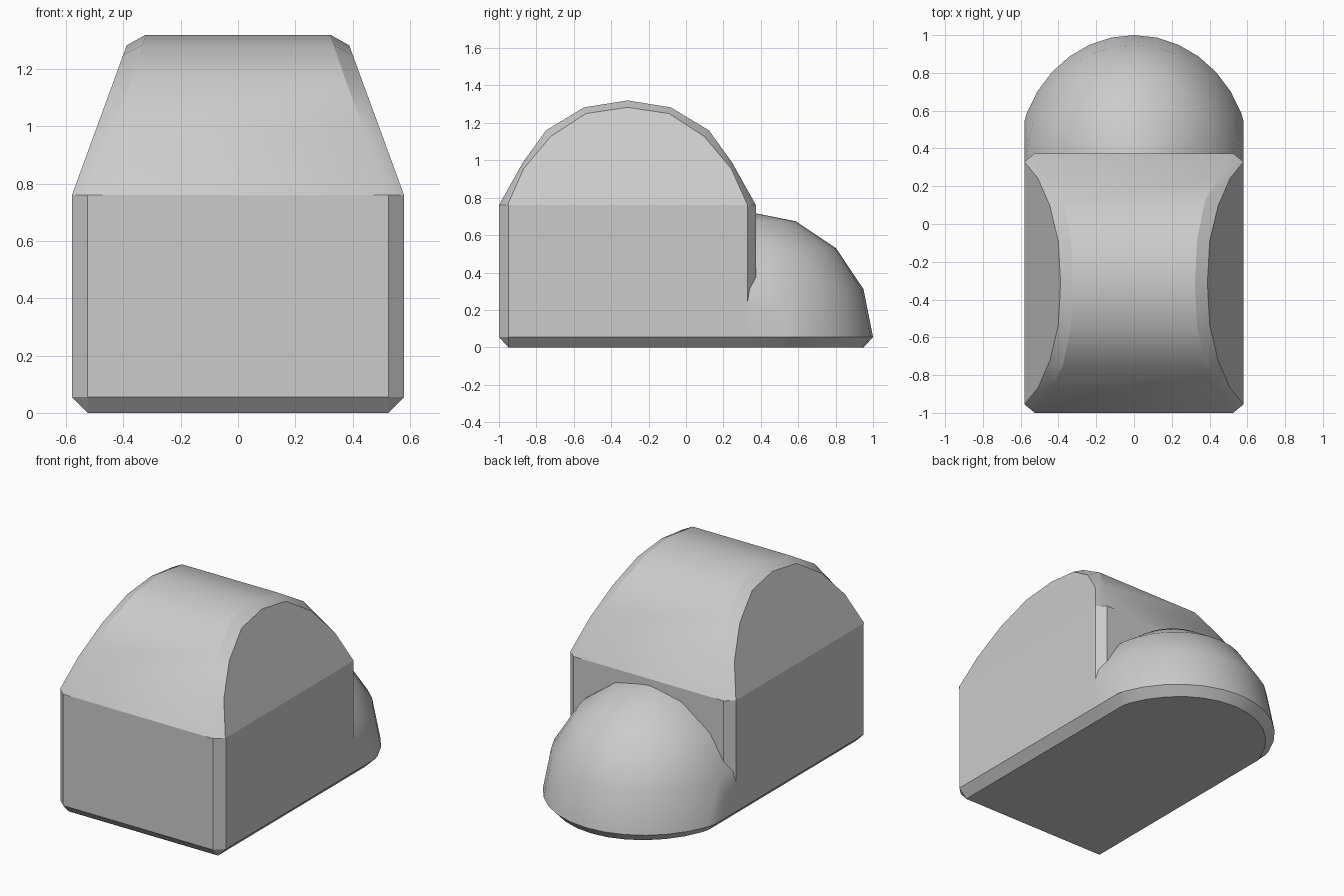
import bpy, bmesh
from math import sin, cos, radians

if "Cube" in bpy.data.objects:
    bpy.data.objects.remove(bpy.data.objects["Cube"])

HW = 0.58          # half width
IN = 0.525         # half width inside the chamfers
LIP = 0.055        # bottom chamfer height
WALL = 0.76        # top of the walls
DOME_Y, DOME_R, DOME_RX = 0.33, 0.67, 0.615


def finish(name, bm):
    bmesh.ops.remove_doubles(bm, verts=bm.verts[:], dist=1e-4)
    bmesh.ops.recalc_face_normals(bm, faces=bm.faces[:])
    mesh = bpy.data.meshes.new(name)
    bm.to_mesh(mesh)
    bm.free()
    obj = bpy.data.objects.new(name, mesh)
    bpy.context.collection.objects.link(obj)
    bpy.ops.object.select_all(action='DESELECT')
    obj.select_set(True)
    bpy.context.view_layer.objects.active = obj
    bpy.ops.object.shade_smooth_by_angle(angle=radians(27))
    return obj


def loft(bm, lower, upper):
    a = [bm.verts.new(p) for p in lower]
    b = [bm.verts.new(p) for p in upper]
    n = len(a)
    for i in range(n):
        j = (i + 1) % n
        bm.faces.new((a[i], a[j], b[j], b[i]))
    bm.faces.new(a)
    bm.faces.new(b)


# Walls: box with chamfered upright edges
outline = [(-IN, -1), (IN, -1), (HW, -0.95), (HW, 0.33),
           (IN, 0.374), (-IN, 0.374), (-HW, 0.33), (-HW, -0.95)]
bm = bmesh.new()
loft(bm, [(x, y, LIP) for x, y in outline], [(x, y, WALL) for x, y in outline])
finish("walls", bm)

# Base: chamfered plate running under the walls and the rounded end
top = [(-HW, -0.95), (-IN, -1), (IN, -1), (HW, -0.95), (HW, DOME_Y), (HW, 0.53)]
low = [(-IN, -0.95), (-IN, -0.95), (IN, -0.95), (IN, -0.95), (IN, DOME_Y), (IN, 0.52)]
for i in range(2, 15):
    a = radians(11.25 * i)
    x, s = DOME_RX * cos(a), sin(a)
    if abs(x) < HW:
        top.append((x, DOME_Y + DOME_R * s))
        low.append((x * IN / HW, DOME_Y + (DOME_R - 0.05) * s))
top += [(-HW, 0.53), (-HW, DOME_Y)]
low += [(-IN, 0.52), (-IN, DOME_Y)]
bm = bmesh.new()
loft(bm, [(x, y, 0) for x, y in low], [(x, y, LIP) for x, y in top])
finish("base", bm)

# Rounded end: ellipsoid trimmed flush with the walls and base
bm = bmesh.new()
bmesh.ops.create_uvsphere(bm, u_segments=32, v_segments=8, radius=DOME_R)
for v in bm.verts:
    v.co.x *= DOME_RX / DOME_R
    v.co.y += DOME_Y
    v.co.z += LIP
for co, no in [((HW, 0, 0), (1, 0, 0)), ((-HW, 0, 0), (-1, 0, 0)),
               ((0, DOME_Y, 0), (0, -1, 0)), ((0, 0, LIP), (0, 0, -1))]:
    cut = bmesh.ops.bisect_plane(bm, geom=bm.verts[:] + bm.edges[:] + bm.faces[:],
                                 dist=1e-5, plane_co=co, plane_no=no, clear_outer=True)
    edges = [e for e in bm.edges if e.is_boundary]
    bmesh.ops.holes_fill(bm, edges=edges, sides=0)
finish("rounded_end", bm)

# Roof: barrel with sloping ends; half profile as
# (barrel y, z, x) and (end y, z), y measured from the ridge
RIDGE = -0.313
half = [(0.687, WALL, IN, 0.642, WALL), (0.56, 0.987, 0.44, 0.555, 0.955),
        (0.436, 1.16, 0.376, 0.41, 1.128), (0.232, 1.283, 0.334, 0.222, 1.25),
        (0.0, 1.32, 0.323, 0.0, 1.283)]
stations = [(-a, b, c, -d, e) for a, b, c, d, e in half] + half[-2::-1]
bm = bmesh.new()
barrel, ends = {}, {}
for s in (-1, 1):
    barrel[s] = [bm.verts.new((s * x, RIDGE + y, z)) for y, z, x, _, _ in stations]
    ends[s] = [bm.verts.new((s * (HW - 0.366 * (z - WALL)), RIDGE + y, z))
               for _, _, _, y, z in stations]
    bm.faces.new(ends[s])
    for i in range(len(stations) - 1):
        bm.faces.new((barrel[s][i], barrel[s][i + 1], ends[s][i + 1], ends[s][i]))
for i in range(len(stations) - 1):
    bm.faces.new((barrel[-1][i], barrel[-1][i + 1], barrel[1][i + 1], barrel[1][i]))
bm.faces.new((barrel[-1][0], barrel[1][0], ends[1][0], ends[1][-1],
              barrel[1][-1], barrel[-1][-1], ends[-1][-1], ends[-1][0]))
finish("roof", bm)
